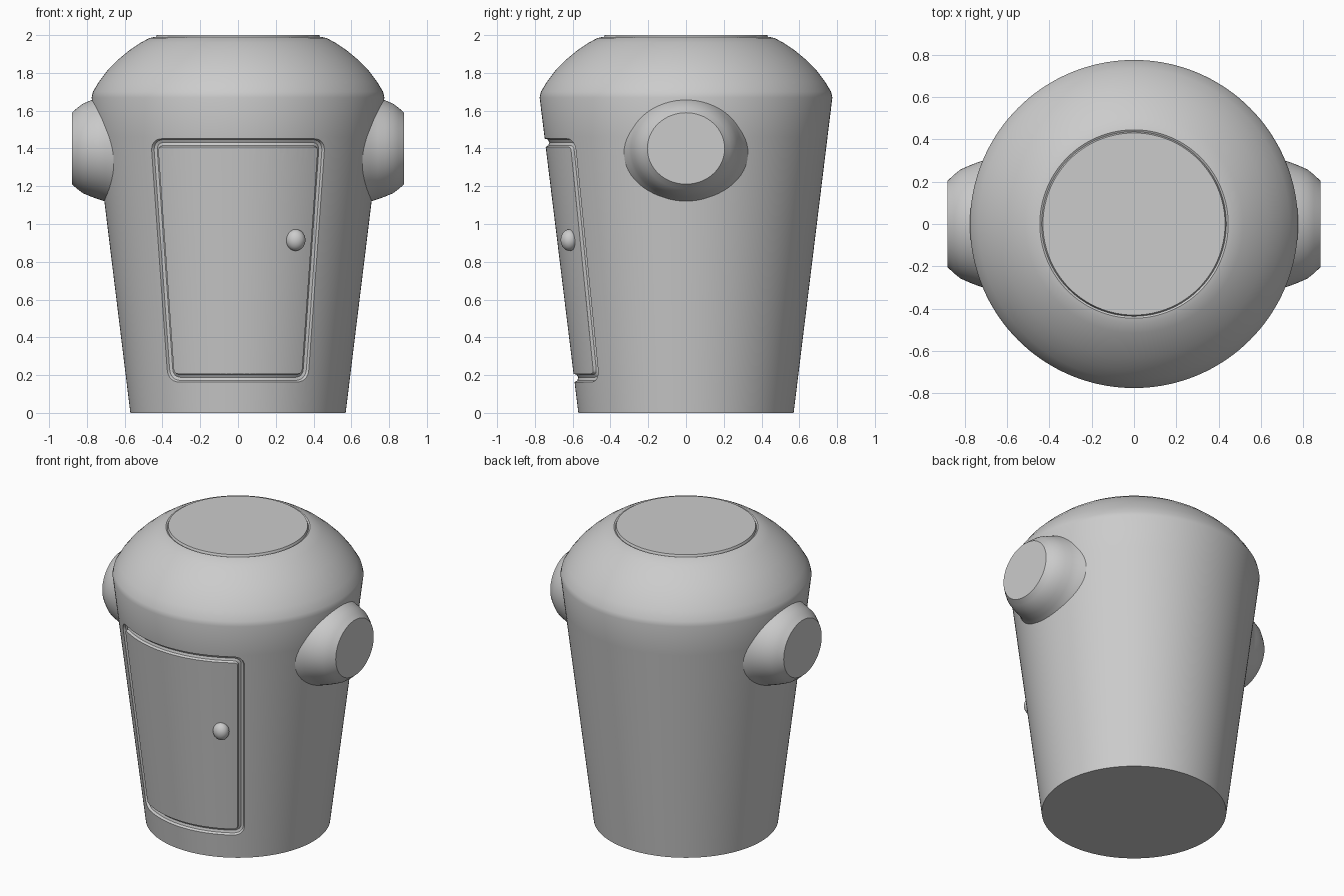
import bpy, bmesh, math
from mathutils import Matrix, Vector

cube = bpy.data.objects.get("Cube")
if cube:
    bpy.data.objects.remove(cube, do_unlink=True)

GREY = (0.6, 0.6, 0.6, 1)
grey = bpy.data.materials.new("plain grey")
grey.use_nodes = True
grey.diffuse_color = GREY
grey.node_tree.nodes["Principled BSDF"].inputs["Base Color"].default_value = GREY


def activate(obj):
    bpy.ops.object.select_all(action='DESELECT')
    obj.select_set(True)
    bpy.context.view_layer.objects.active = obj


def smooth(obj, degrees=30):
    activate(obj)
    bpy.ops.object.shade_smooth_by_angle(angle=math.radians(degrees))


def add_object(name, bm):
    bmesh.ops.recalc_face_normals(bm, faces=bm.faces)
    mesh = bpy.data.meshes.new(name)
    bm.to_mesh(mesh)
    bm.free()
    obj = bpy.data.objects.new(name, mesh)
    bpy.context.collection.objects.link(obj)
    mesh.materials.append(grey)
    return obj


def lathe(name, profile, segments, matrix=Matrix()):
    """Revolve (radius, height) points around z and cap both ends."""
    bm = bmesh.new()
    rings = []
    for r, h in profile:
        angles = [2 * math.pi * i / segments for i in range(segments)]
        rings.append([bm.verts.new(matrix @ Vector((r * math.cos(a), r * math.sin(a), h)))
                      for a in angles])
    for low, high in zip(rings, rings[1:]):
        for i in range(segments):
            j = (i + 1) % segments
            bm.faces.new((low[i], low[j], high[j], high[i]))
    bm.faces.new(rings[0])
    bm.faces.new(rings[-1])
    return add_object(name, bm)


# Tapered body with domed shoulder and flat lid
BASE_R, RIM_R, RIM_Z = 0.57, 0.775, 1.67


def wall_radius(z):
    return BASE_R + (RIM_R - BASE_R) * z / RIM_Z


wall = [(wall_radius(RIM_Z * i / 8), RIM_Z * i / 8) for i in range(9)]
dome = [(0.768, 1.70), (0.735, 1.755), (0.69, 1.815), (0.635, 1.87), (0.575, 1.92),
        (0.515, 1.96), (0.47, 1.984), (0.445, 1.99), (0.436, 1.985), (0.43, 2.0)]
body = lathe("body", wall + dome, 144)

# Door outline: rounded trapezoid laid on the curved wall
corners = [Vector(c) for c in ((-0.355, 0.185), (0.355, 0.185), (0.443, 1.43), (-0.443, 1.43))]
ROUND = 0.045
outline = []
for i, corner in enumerate(corners):
    before = (corners[i - 1] - corner).normalized()
    following = corners[(i + 1) % 4]
    after = (following - corner).normalized()
    start, end = corner + before * ROUND, corner + after * ROUND
    for k in range(7):
        t = k / 6
        outline.append(start * (1 - t) ** 2 + corner * 2 * t * (1 - t) + end * t ** 2)
    stop = following - after * ROUND
    outline += [end.lerp(stop, k / 20) for k in range(1, 20)]

curve = bpy.data.curves.new("door_groove_cutter", 'CURVE')
curve.dimensions = '3D'
curve.fill_mode = 'FULL'
curve.bevel_depth = 0.022
curve.bevel_resolution = 2
spline = curve.splines.new('POLY')
spline.points.add(len(outline) - 1)
spline.use_cyclic_u = True
for point, (x, z) in zip(spline.points, outline):
    point.co = (x, -math.sqrt(wall_radius(z) ** 2 - x * x), z, 1)
cutter = bpy.data.objects.new("door_groove_cutter", curve)
cutter.hide_render = True
bpy.context.collection.objects.link(cutter)
activate(cutter)
bpy.ops.object.convert(target='MESH')
cutter = bpy.context.view_layer.objects.active
bm = bmesh.new()
bm.from_mesh(cutter.data)
bmesh.ops.recalc_face_normals(bm, faces=bm.faces)
bm.to_mesh(cutter.data)
bm.free()
cutter.data.materials.clear()
cutter.data.materials.append(grey)

# Carve the groove that separates the door from the wall
cut = body.modifiers.new("door_groove", 'BOOLEAN')
cut.operation = 'DIFFERENCE'
cut.solver = 'EXACT'
cut.object = cutter
activate(body)
bpy.ops.object.modifier_apply(modifier=cut.name)
bpy.data.objects.remove(cutter, do_unlink=True)
smooth(body)

# Rounded side bosses with flat ends
boss = [(0.34, 0.60), (0.315, 0.66), (0.29, 0.70), (0.277, 0.74), (0.262, 0.78),
        (0.245, 0.82), (0.222, 0.85), (0.195, 0.88)]
for name, side in (("left_boss", 1), ("right_boss", -1)):
    place = (Matrix.Translation((0, 0, 1.4))
             @ Matrix.Rotation(side * math.pi / 2, 4, 'Y')
             @ Matrix.Diagonal((0.97, 1.05, 1, 1)))
    smooth(lathe(name, boss, 64, place), 35)

# Door knob
bm = bmesh.new()
bmesh.ops.create_uvsphere(bm, u_segments=32, v_segments=16, radius=0.052,
                          matrix=Matrix.Translation((0.305, -0.617, 0.915))
                          @ Matrix.Diagonal((1, 0.9, 1.1, 1)))
smooth(add_object("door_knob", bm), 60)
